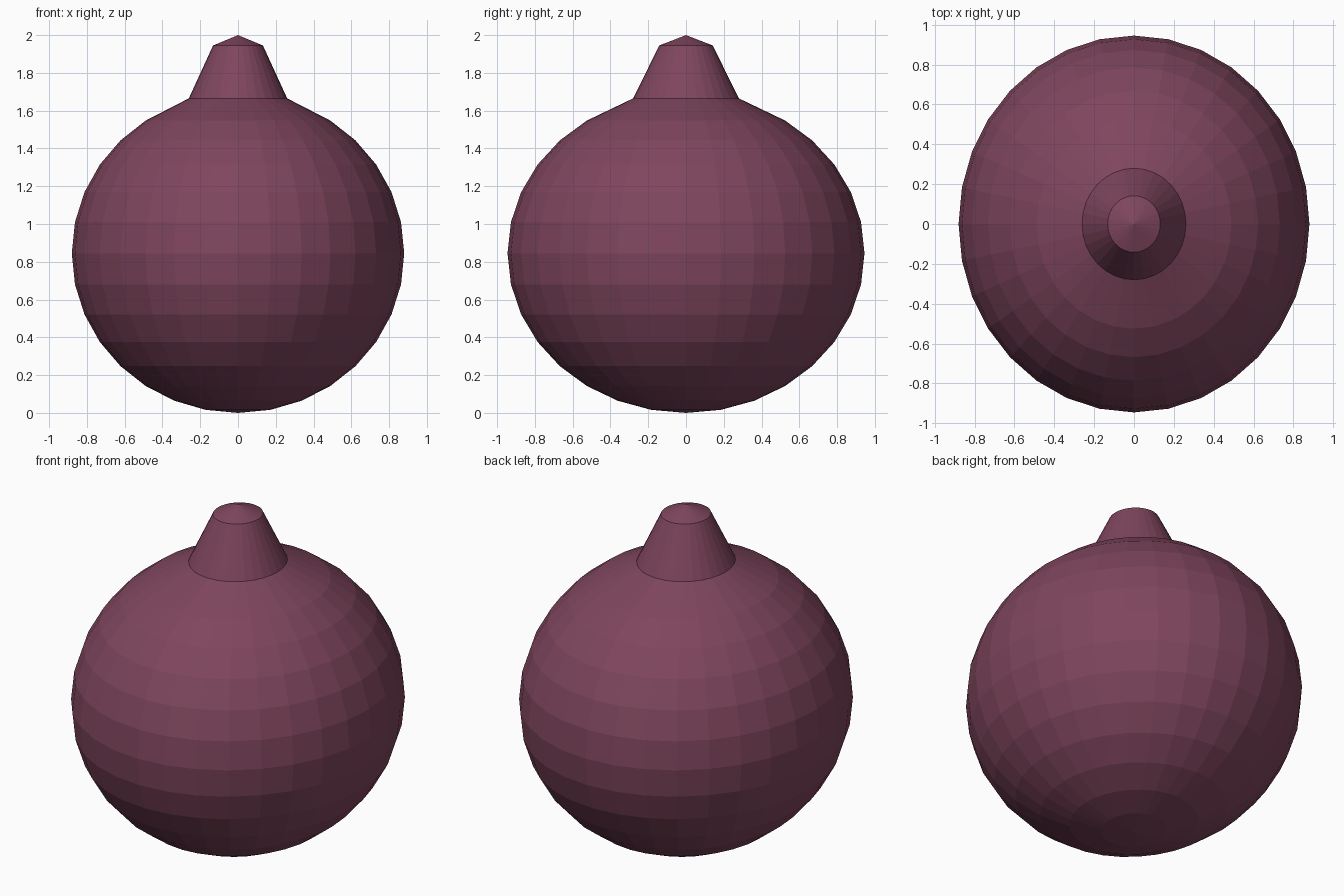
import bpy, bmesh
from math import sin, cos, pi

if "Cube" in bpy.data.objects:
    bpy.data.objects.remove(bpy.data.objects["Cube"])

SEGMENTS = 32
RX, RY, RZ = 0.88, 0.945, 0.845   # half sizes of the round body

# Profile as (radius fraction, height): round body, then neck
profile = []
for i in range(1, 14):
    a = i * pi / 16
    profile.append((sin(a), RZ - RZ * cos(a)))
profile += [(0.296, 1.665), (0.15, 1.945)]

bm = bmesh.new()
rings = []
for r, z in profile:
    rings.append([bm.verts.new((RX * r * sin(2 * pi * k / SEGMENTS),
                                -RY * r * cos(2 * pi * k / SEGMENTS), z))
                  for k in range(SEGMENTS)])
bottom = bm.verts.new((0, 0, 0))
tip = bm.verts.new((0, 0, 2.0))

for k in range(SEGMENTS):
    n = (k + 1) % SEGMENTS
    bm.faces.new((bottom, rings[0][n], rings[0][k]))
    for lo, hi in zip(rings, rings[1:]):
        bm.faces.new((lo[k], lo[n], hi[n], hi[k]))
    bm.faces.new((rings[-1][k], rings[-1][n], tip))
bmesh.ops.recalc_face_normals(bm, faces=bm.faces[:])

# Bulb with a tapered neck, flat faces
mesh = bpy.data.meshes.new("bulb")
bm.to_mesh(mesh)
bm.free()
bulb = bpy.data.objects.new("bulb", mesh)
bpy.context.collection.objects.link(bulb)

mat = bpy.data.materials.new("plum")
mat.diffuse_color = (0.21, 0.06, 0.11, 1)
mat.use_nodes = True
mat.node_tree.nodes["Principled BSDF"].inputs["Base Color"].default_value = mat.diffuse_color
mesh.materials.append(mat)
